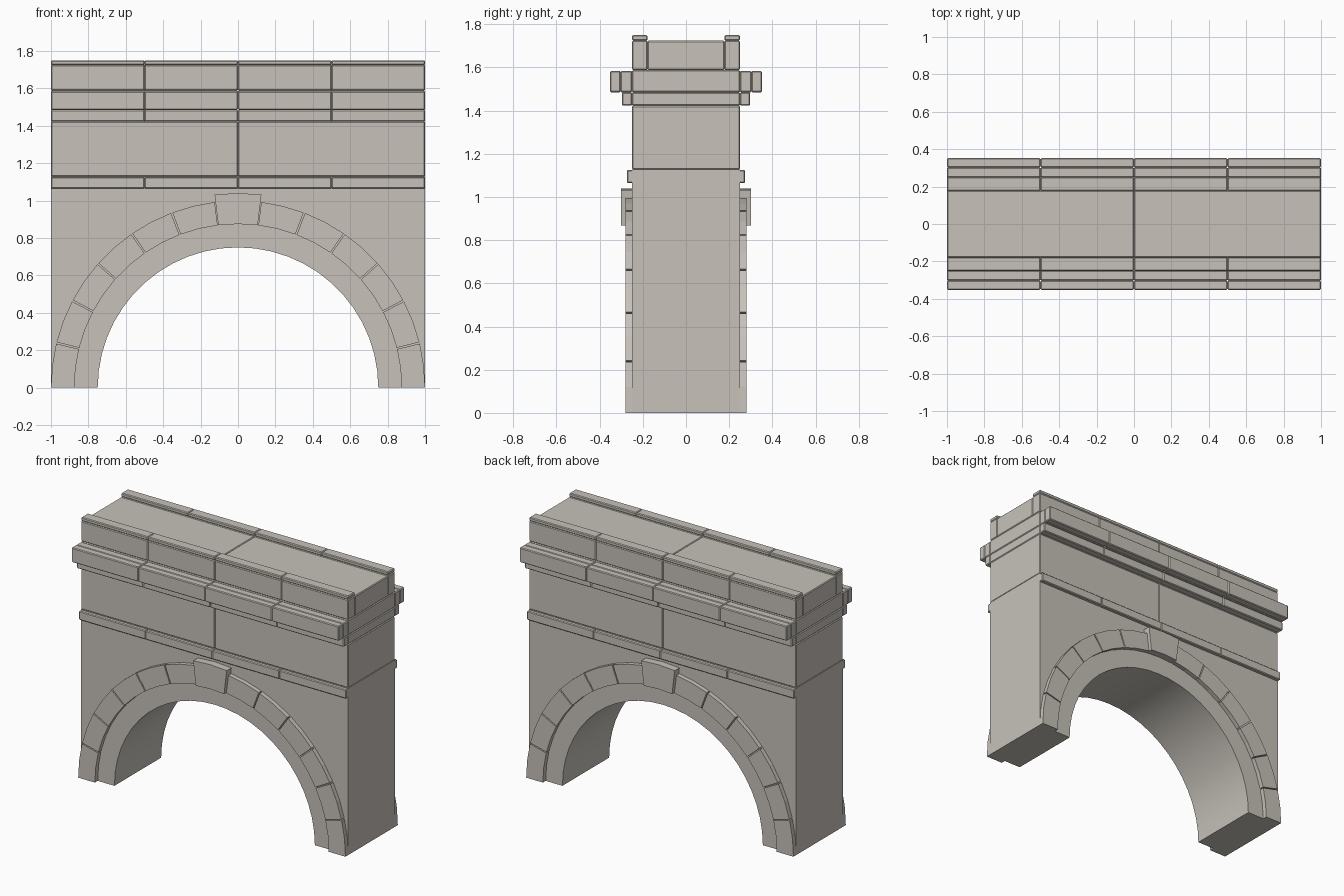
import bpy, bmesh, math

if "Cube" in bpy.data.objects:
    bpy.data.objects.remove(bpy.data.objects["Cube"])

stone = bpy.data.materials.new("warm grey stone")
stone.diffuse_color = (0.57, 0.54, 0.49, 1)
stone.use_nodes = True
stone.node_tree.nodes["Principled BSDF"].inputs["Base Color"].default_value = stone.diffuse_color
STEP = math.pi / 13          # one arch stone


def finish(name, bm, bevel=0.0):
    bmesh.ops.recalc_face_normals(bm, faces=bm.faces)
    me = bpy.data.meshes.new(name)
    bm.to_mesh(me)
    bm.free()
    me.materials.append(stone)
    ob = bpy.data.objects.new(name, me)
    bpy.context.collection.objects.link(ob)
    if bevel:
        mod = ob.modifiers.new("worn edges", 'BEVEL')
        mod.width = bevel
        mod.segments = 1
    return ob


def box(name, x0, x1, y0, y1, z0, z1, bevel=0.005):
    bm = bmesh.new()
    bmesh.ops.create_cube(bm, size=1)
    for v in bm.verts:
        v.co.x = x0 if v.co.x < 0 else x1
        v.co.y = y0 if v.co.y < 0 else y1
        v.co.z = z0 if v.co.z < 0 else z1
    return finish(name, bm, bevel)


def prism(name, pts, y0, y1):
    """Extrude an x-z outline from y0 to y1."""
    bm = bmesh.new()
    face = bm.faces.new([bm.verts.new((x, y0, z)) for x, z in pts])
    ext = bmesh.ops.extrude_face_region(bm, geom=[face])
    for v in ext["geom"]:
        if isinstance(v, bmesh.types.BMVert):
            v.co.y = y1
    return finish(name, bm)


def polar(r, a):
    return (r * math.cos(a), r * math.sin(a))


# Lower wall with the round opening
arch = [polar(0.75, math.pi * i / 26) for i in range(27)]
wall = prism("arch_wall", [(1, 0), (1, 1.128), (-1, 1.128), (-1, 0)] + arch[::-1], -0.25, 0.25)
bpy.context.view_layer.objects.active = wall
wall.select_set(True)
bpy.ops.object.shade_smooth_by_angle(angle=math.radians(20))

# Arch stones and keystones on both faces
for side, s in (("front", -1), ("back", 1)):
    for i in range(13):
        key = i == 6
        gap = 0.0 if key else 0.004
        r1, depth = (1.04, 0.30) if key else (1.0, 0.28)
        a0, a1 = i * STEP, (i + 1) * STEP
        if i > 0:
            a0 += gap
        if i < 12:
            a1 -= gap
        mid = (i + 0.5) * STEP
        pts = [polar(0.875, a) for a in (a0, mid, a1)] + [polar(r1, a) for a in (a1, mid, a0)]
        prism(f"{side}_keystone" if key else f"{side}_arch_stone_{i + 1}", pts, s * 0.249, s * depth)

# Core courses, each in two halves
for name, hw, z0, z1 in (("upper_wall", 0.25, 1.128, 1.423),
                         ("lower_cornice_core", 0.25, 1.423, 1.485),
                         ("upper_cornice_core", 0.25, 1.485, 1.588),
                         ("walkway_core", 0.178, 1.588, 1.724)):
    for half, x0 in (("left", -1), ("right", 0)):
        box(f"{name}_{half}", x0, x0 + 1, -hw, hw, z0, z1)

# Trim courses in four lengths on each face
for name, y0, y1, z0, z1 in (("string_course", 0.245, 0.274, 1.065, 1.125),
                             ("lower_cornice", 0.25, 0.297, 1.423, 1.485),
                             ("inner_cornice", 0.25, 0.303, 1.485, 1.584),
                             ("outer_cornice", 0.303, 0.352, 1.485, 1.584),
                             ("parapet", 0.178, 0.25, 1.588, 1.725),
                             ("parapet_cap", 0.178, 0.25, 1.725, 1.75)):
    for side, s in (("front", -1), ("back", 1)):
        for i in range(4):
            x0 = -1 + 0.5 * i
            box(f"{side}_{name}_{i + 1}", x0, x0 + 0.5, min(s * y0, s * y1), max(s * y0, s * y1), z0, z1)
